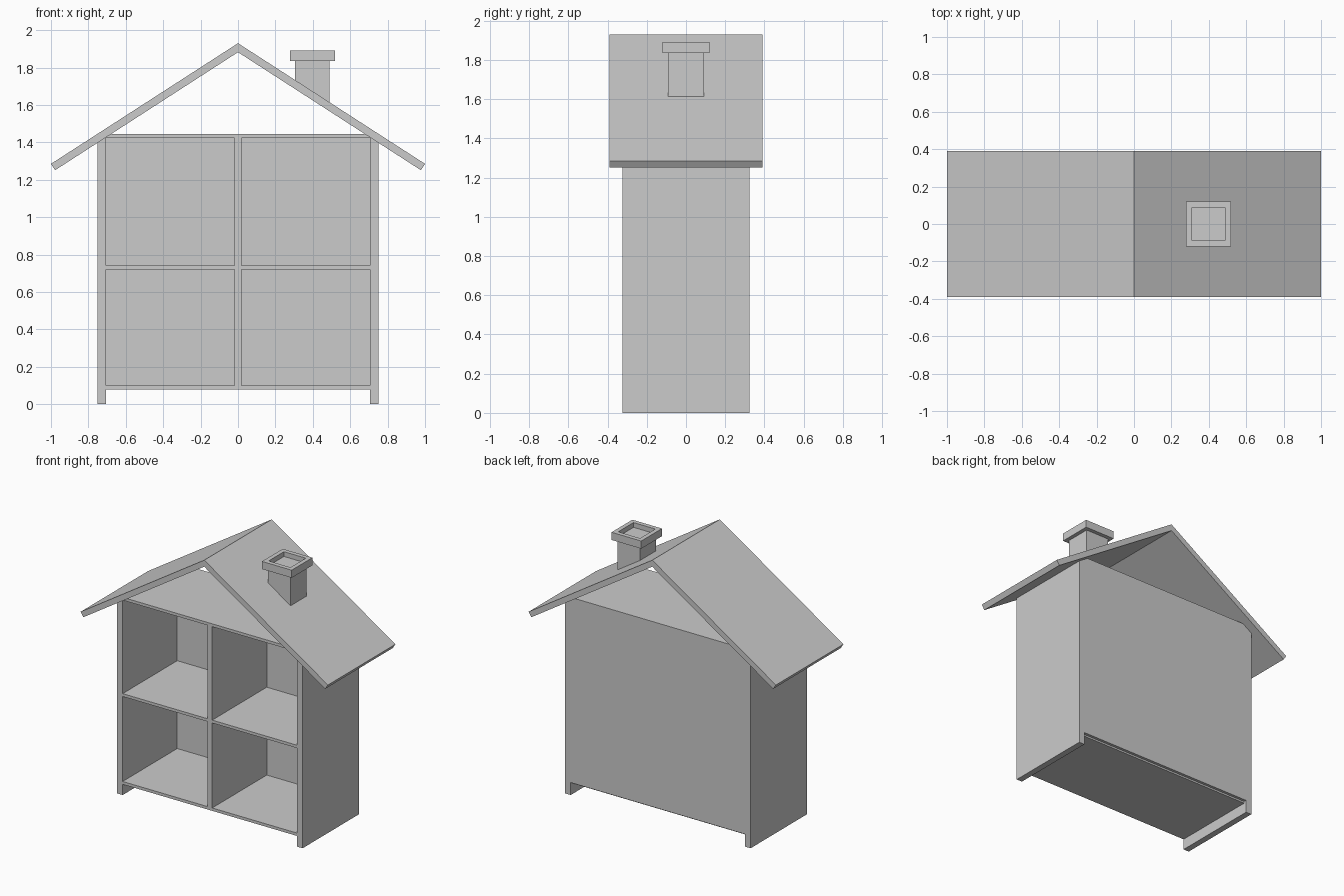
import bpy, bmesh

if "Cube" in bpy.data.objects:
    bpy.data.objects.remove(bpy.data.objects["Cube"])


def prism(name, profile, y0, y1):
    """Extrude an (x, z) profile from y0 to y1."""
    bm = bmesh.new()
    face = bm.faces.new([bm.verts.new((x, y0, z)) for x, z in profile])
    ext = bmesh.ops.extrude_face_region(bm, geom=[face])
    verts = [g for g in ext["geom"] if isinstance(g, bmesh.types.BMVert)]
    bmesh.ops.translate(bm, verts=verts, vec=(0, y1 - y0, 0))
    bmesh.ops.recalc_face_normals(bm, faces=bm.faces)
    mesh = bpy.data.meshes.new(name)
    bm.to_mesh(mesh)
    bm.free()
    obj = bpy.data.objects.new(name, mesh)
    bpy.context.collection.objects.link(obj)
    return obj


def box(name, x0, x1, y0, y1, z0, z1):
    return prism(name, [(x0, z0), (x1, z0), (x1, z1), (x0, z1)], y0, y1)


FRONT, BACK = -0.325, 0.325
INNER_BACK = 0.305
WALL_IN, WALL_OUT = 0.705, 0.75
DIV = 0.019

# Side walls, whose lower ends act as feet
box("left_wall", -WALL_OUT, -WALL_IN, FRONT, BACK, 0, 1.43)
box("right_wall", WALL_IN, WALL_OUT, FRONT, BACK, 0, 1.43)

# Floors and attic board
for name, z in (("bottom_board", 0.078), ("middle_shelf", 0.72), ("attic_board", 1.424)):
    box(name, -WALL_IN, WALL_IN, FRONT, INNER_BACK, z, z + 0.021)

# Centre dividers, one per storey
box("lower_divider", -DIV, DIV, FRONT, INNER_BACK, 0.099, 0.72)
box("upper_divider", -DIV, DIV, FRONT, INNER_BACK, 0.741, 1.424)

# Back panel, ending just above the underside of the bottom board
box("back_panel", -WALL_IN, WALL_IN, INNER_BACK, BACK, 0.091, 1.445)

# Gabled roof with an open attic below
prism("roof", [(-1.0, 1.285), (-0.978, 1.251), (0, 1.882),
               (0.978, 1.251), (1.0, 1.285), (0, 1.93)], -0.39, 0.39)

# Chimney shaft, its foot sloped to stay inside the roof
CX = 0.398
prism("chimney_shaft", [(CX - 0.092, 1.715), (CX + 0.092, 1.596),
                        (CX + 0.092, 1.836), (CX - 0.092, 1.836)], -0.092, 0.092)

# Chimney cap with a square recess
cap = box("chimney_cap", CX - 0.12, CX + 0.12, -0.12, 0.12, 1.836, 1.892)
bm = bmesh.new()
bm.from_mesh(cap.data)
bm.normal_update()
top = [f for f in bm.faces if f.normal.z > 0.9]
bmesh.ops.inset_region(bm, faces=top, thickness=0.045)
ext = bmesh.ops.extrude_face_region(bm, geom=top)
bmesh.ops.translate(bm, vec=(0, 0, -0.035),
                    verts=[g for g in ext["geom"] if isinstance(g, bmesh.types.BMVert)])
bmesh.ops.delete(bm, geom=[f for f in top if f.is_valid], context="FACES_ONLY")
bmesh.ops.recalc_face_normals(bm, faces=bm.faces)
bm.to_mesh(cap.data)
bm.free()
